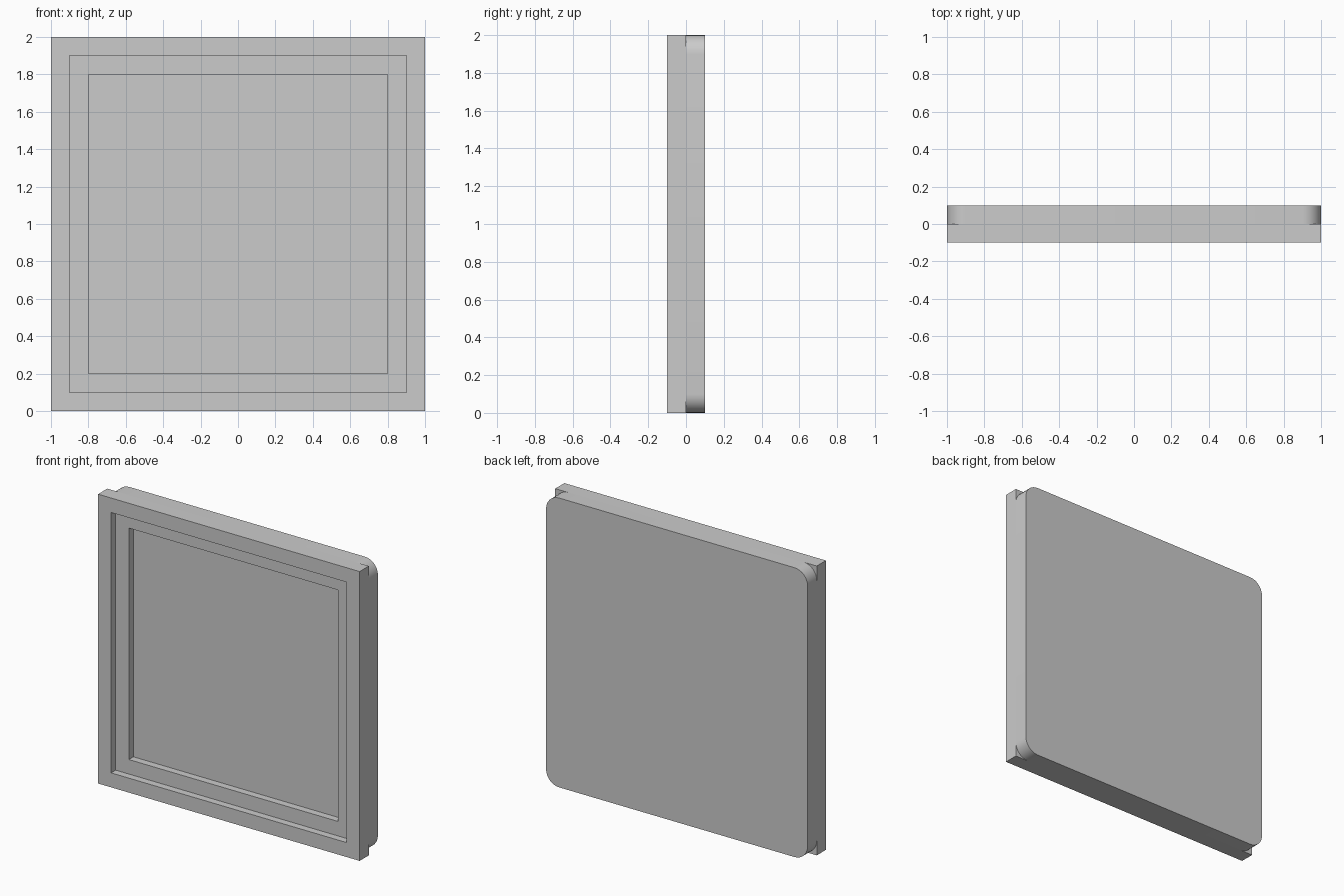
import bpy, bmesh, math

if "Cube" in bpy.data.objects:
    bpy.data.objects.remove(bpy.data.objects["Cube"])

CENTRE_Z = 1.0


def make_object(name, bm):
    bmesh.ops.recalc_face_normals(bm, faces=bm.faces)
    mesh = bpy.data.meshes.new(name)
    bm.to_mesh(mesh)
    bm.free()
    obj = bpy.data.objects.new(name, mesh)
    bpy.context.collection.objects.link(obj)
    return obj


# Stepped square frame: profile of (half width, y) swept round four corners
profile = [(1, 0), (1, -0.1), (0.9, -0.1), (0.9, -0.05), (0.8, -0.05), (0.8, 0)]
bm = bmesh.new()
loops = [[bm.verts.new((sx * h, y, CENTRE_Z + sz * h)) for h, y in profile]
         for sx, sz in ((-1, -1), (1, -1), (1, 1), (-1, 1))]
for i in range(4):
    a, b = loops[i], loops[(i + 1) % 4]
    for j in range(len(profile)):
        k = (j + 1) % len(profile)
        bm.faces.new((a[j], a[k], b[k], b[j]))
make_object("stepped_frame", bm)

# Backing panel with rounded corners
radius, segments = 0.1, 8
bm = bmesh.new()
outline = []
for corner, (sx, sz) in enumerate(((1, 1), (-1, 1), (-1, -1), (1, -1))):
    for s in range(segments + 1):
        a = math.pi / 2 * (corner + s / segments)
        x = sx * (1 - radius) + radius * math.cos(a)
        z = CENTRE_Z + sz * (1 - radius) + radius * math.sin(a)
        outline.append(bm.verts.new((x, 0, z)))
front = bm.faces.new(outline)
back = bmesh.ops.extrude_face_region(bm, geom=[front], use_keep_orig=True)
bmesh.ops.translate(bm, vec=(0, 0.1, 0),
                    verts=[v for v in back["geom"] if isinstance(v, bmesh.types.BMVert)])
panel = make_object("back_panel", bm)

# Smooth the rounded corners while keeping the rims crisp
bpy.context.view_layer.objects.active = panel
panel.select_set(True)
bpy.ops.object.shade_smooth_by_angle(angle=math.radians(30))
